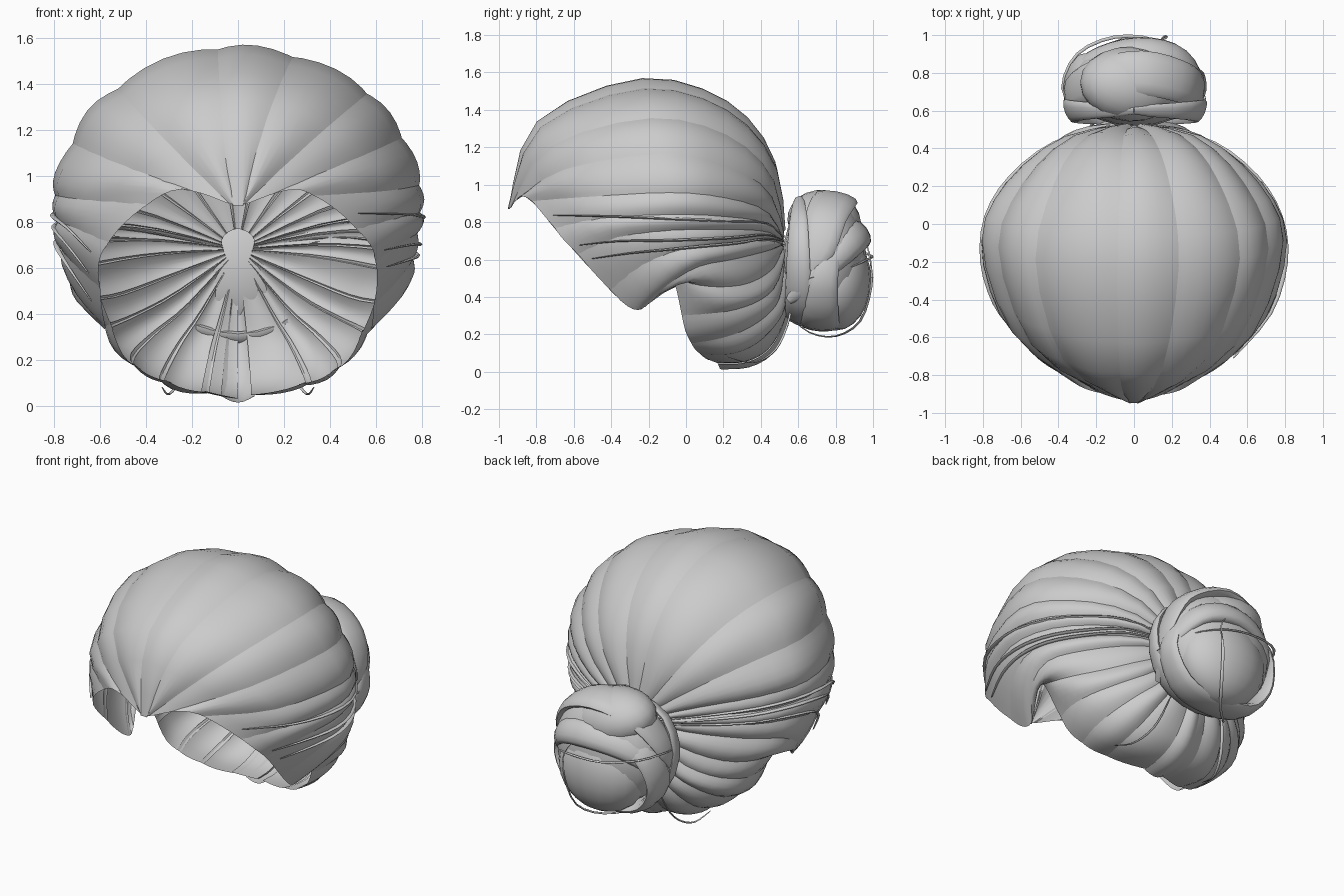
import bpy, bmesh, math
from mathutils import Vector, Matrix

if "Cube" in bpy.data.objects:
    bpy.data.objects.remove(bpy.data.objects["Cube"])

hair = bpy.data.materials.new("hair grey")
hair.diffuse_color = (0.6, 0.6, 0.6, 1)
hair.use_nodes = True
hair.node_tree.nodes["Principled BSDF"].inputs["Base Color"].default_value = hair.diffuse_color

GATHER = (0, 0.53, 0.68)
CENTRE = Vector((0, -0.08, 0.75))

# Combing lines on one half, crown to nape, each running from the bun to the hairline
LINES = [
    [(0, .46, 1.15), (0, .2, 1.45), (0, -.25, 1.56), (0, -.8, 1.33), (0.02, -.95, .87)],
    [(.28, .46, 1.04), (.47, .2, 1.27), (.57, -.2, 1.35), (.4, -.72, 1.2), (.04, -.94, .88)],
    [(.38, .44, .87), (.66, .2, .96), (.78, -.1, .99), (.63, -.57, .96), (.3, -.85, .93)],
    [(.37, .44, .76), (.67, .2, .78), (.785, -.1, .78), (.73, -.4, .75), (.59, -.62, .67)],
    [(.34, .44, .66), (.6, .25, .62), (.73, .05, .58), (.70, -.13, .47), (.58, -.27, .33)],
    [(.30, .47, .55), (.5, .34, .47), (.62, .18, .45), (.65, .03, .47), (.62, -.09, .52)],
    [(.25, .50, .45), (.4, .42, .35), (.5, .28, .28), (.52, .13, .24), (.49, 0, .21)],
    [(.15, .53, .40), (.23, .49, .27), (.29, .38, .15), (.31, .24, .09), (.28, .08, .09)],
    [(0, .54, .40), (0, .53, .26), (0, .46, .11), (0, .34, .04), (0, .2, .03)],
]


def spline(pts, t):
    """Smooth curve through pts, t from 0 to 1."""
    n = len(pts) - 1
    i = min(int(t * n), n - 1)
    f = t * n - i
    p = [Vector(pts[max(0, min(n, i + k))]) for k in (-1, 0, 1, 2)]
    return 0.5 * (2 * p[1] + (p[2] - p[0]) * f + (2 * p[0] - 5 * p[1] + 4 * p[2] - p[3]) * f * f
                  + (3 * p[1] - p[0] - 3 * p[2] + p[3]) * f ** 3)


def scalp(u, t):
    """Point on the swept-back hair: u is -8..8 around the head, t runs bun to hairline."""
    a = min(abs(u), 8)
    rows = [[GATHER] + line for line in LINES]
    i = min(int(a), 7)
    if a == i:
        p = spline(rows[i], t)
    else:
        mirror = [(-x, y, z) for x, y, z in rows[1]]
        seq = [spline(mirror if i == 0 else rows[i - 1], t), spline(rows[i], t), spline(rows[i + 1], t),
               spline(rows[min(i + 2, 8)], t)]
        p = spline(seq, (1 + a - i) / 3)
    if u < 0:
        p.x = -p.x
    return p


def finish(name, mesh):
    ob = bpy.data.objects.new(name, mesh)
    bpy.context.collection.objects.link(ob)
    mesh.materials.append(hair)
    bpy.ops.object.select_all(action='DESELECT')
    ob.select_set(True)
    bpy.context.view_layer.objects.active = ob
    bpy.ops.object.shade_smooth_by_angle(angle=math.radians(50))
    return ob


def sheet(name, point, nu, nv, closed=False):
    """Grid surface from point(s, t)."""
    bm = bmesh.new()
    grid = [[bm.verts.new(point(i / nu, j / nv)) for j in range(nv + 1)] for i in range(nu + 1)]
    for i in range(nu):
        for j in range(nv):
            bm.faces.new((grid[i][j], grid[i][j + 1], grid[i + 1][j + 1], grid[i + 1][j]))
    if closed:
        bmesh.ops.remove_doubles(bm, verts=bm.verts, dist=1e-4)
        bmesh.ops.recalc_face_normals(bm, faces=bm.faces)
    mesh = bpy.data.meshes.new(name)
    bm.to_mesh(mesh)
    bm.free()
    return finish(name, mesh)


def lock(name, u0, u1, tilt=0.0, bulge=0.03):
    """One padded lock of hair, twisting slightly towards the hairline."""
    def point(s, t):
        u = u0 + (u1 - u0) * s + tilt * math.sin(math.pi * t)
        t = 0.05 + 0.95 * t
        p = scalp(u, t)
        lift = bulge * math.sin(math.pi * s) * math.sin(math.pi * min(1, 0.15 + t * 0.75)) - 0.008
        return p + (p - CENTRE).normalized() * lift
    return sheet(name, point, 6, 14)


# Hair swept back over the crown, sides and nape
edges = [-8.3, -7.5, -6.9, -6.3, -5.6, -4.9, -4.0, -3.4, -2.9, -2.3, -1.6, -0.95, -0.25,
         0.3, 0.9, 1.5, 2.1, 2.7, 3.1, 3.6, 4.1, 5.0, 5.7, 6.4, 7.0, 7.7]
for k, (a, b) in enumerate(zip(edges, edges[1:])):
    top = max(0, 1 - abs(a + b) / 4)
    lock(f"hair_lock_{k + 1}", a - 0.05, b + 0.05, tilt=0.12 * top, bulge=0.02 + 0.012 * (k % 2))


# Nape lock closing the seam under the bun
def nape(s, t):
    a, b = scalp(-7.7, 0.05 + .95 * t), scalp(7.7, 0.05 + .95 * t)
    p = a.lerp(b, s)
    p += (p - CENTRE).normalized() * 0.03 * math.sin(math.pi * s)
    return p


sheet("nape_lock", nape, 6, 14)


# Padded ellipsoids forming the bun
def ball(name, loc, size, rot=(0, 0, 0)):
    bm = bmesh.new()
    bmesh.ops.create_uvsphere(bm, u_segments=20, v_segments=12, radius=1)
    m = Matrix.Translation(loc)
    for axis, ang in zip("XYZ", rot):
        m = m @ Matrix.Rotation(math.radians(ang), 4, axis)
    bmesh.ops.transform(bm, verts=bm.verts, matrix=m @ Matrix.Diagonal((*size, 1)))
    mesh = bpy.data.meshes.new(name)
    bm.to_mesh(mesh)
    bm.free()
    return finish(name, mesh)


BUN = Vector((0.01, 0.74, 0.6))
ball("bun_core", BUN, (0.355, 0.225, 0.345))
ball("bun_lower_ball", (0.02, 0.80, 0.49), (0.29, 0.19, 0.27))
ball("bun_top_lobe", (-0.02, 0.74, 0.8), (0.27, 0.20, 0.165), (-15, 12, 0))


def band(name, pts, width, thick, segs=22):
    """Flattened, tapering lock wrapped round the bun along a path."""
    def point(s, t):
        p = spline(pts, t)
        d = (spline(pts, min(1, t + .01)) - spline(pts, max(0, t - .01))).normalized()
        out = (p - BUN).normalized()
        side = d.cross(out).normalized()
        out = side.cross(d)
        k = 0.25 + 0.75 * math.sin(math.pi * t) ** 0.7
        a = 2 * math.pi * s
        return p + side * width * k * math.cos(a) + out * thick * k * math.sin(a)
    return sheet(name, point, 12, segs, True)


# Wrapping bands: over the top, across the back, and round the base
band("bun_cross_band", [(.28, .55, .38), (.34, .72, .53), (.24, .88, .69), (.02, .925, .74),
                        (-.22, .86, .68), (-.33, .73, .52), (-.27, .57, .38)], 0.085, 0.05)
band("bun_over_band", [(.31, .56, .45), (.345, .70, .64), (.26, .75, .83), (.04, .80, .925),
                       (-.2, .76, .85), (-.34, .68, .65), (-.3, .56, .5)], 0.12, 0.04)
band("bun_side_band", [(-.1, .9, .74), (-.29, .84, .66), (-.34, .76, .46), (-.22, .72, .29),
                       (.02, .72, .25), (.24, .72, .3), (.36, .74, .5), (.31, .8, .7)], 0.11, 0.035)
band("bun_base_wrap", [(0, .6, .93), (.27, .6, .82), (.355, .6, .6), (.25, .6, .36), (0, .6, .28),
                       (-.25, .6, .36), (-.345, .6, .6), (-.26, .6, .82), (0, .6, .93)], 0.08, 0.03)


# Loose thin strands
def strand(name, pts, radius=0.009):
    def point(s, t):
        p = spline(pts, t)
        d = (spline(pts, min(1, t + .01)) - spline(pts, max(0, t - .01))).normalized()
        q = d.to_track_quat('Z', 'Y')
        a = 2 * math.pi * s
        r = radius * (0.25 + 0.75 * math.sin(math.pi * t))
        return p + q @ Vector((math.cos(a) * r, math.sin(a) * r * 0.6, 0))
    return sheet(name, point, 6, 18, True)


for k, u in enumerate((3.15, 3.35, -3.2, -2.95, 2.6, -3.5)):
    path = []
    for j in range(7):
        p = scalp(u + 0.25 * math.sin(j * 0.6), 0.08 + 0.86 * j / 6)
        path.append(p + (p - CENTRE).normalized() * 0.014)
    strand(f"side_strand_{k + 1}", path, 0.014)
for s, n in ((1, "right"), (-1, "left")):
    strand(f"nape_strand_{n}", [(s * .33, .22, .08), (s * .3, .36, .05), (s * .25, .48, .12),
                                (s * .2, .55, .28), (s * .16, .56, .4)])
strand("bun_loop_low", [(-.2, .55, .3), (-.12, .66, .21), (.02, .8, .19), (.12, .93, .27),
                        (.16, .99, .45), (.17, .985, .6), (.1, .96, .7)])
strand("bun_loop_back", [(-.3, .56, .6), (-.38, .72, .66), (-.3, .9, .65), (-.1, .99, .62),
                         (.12, .97, .6), (.3, .85, .55), (.38, .66, .5)])
